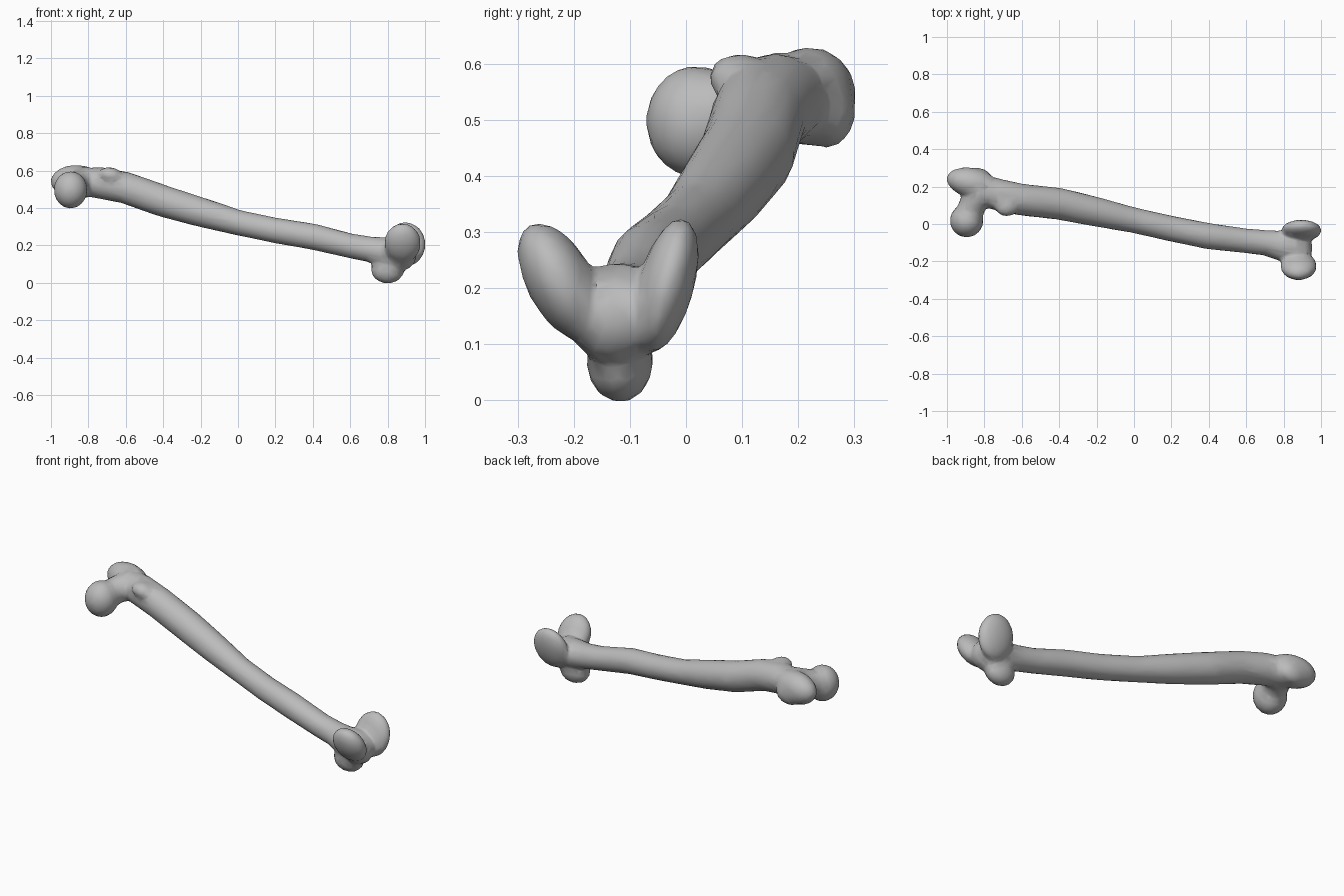
import bpy, bmesh, math
from mathutils import Vector, Matrix, Euler

cube = bpy.data.objects.get("Cube")
if cube:
    bpy.data.objects.remove(cube, do_unlink=True)

bone_grey = bpy.data.materials.new("bone_grey")
bone_grey.use_nodes = True
colour = (0.5, 0.5, 0.5, 1)
bone_grey.diffuse_color = colour
bone_grey.node_tree.nodes["Principled BSDF"].inputs["Base Color"].default_value = colour

bm = bmesh.new()


def lobe(centre, radii, tilt=(0, 0, 0)):
    """Add a tilted ellipsoid; tilt is in degrees."""
    turn = Euler([math.radians(a) for a in tilt]).to_matrix().to_4x4()
    bmesh.ops.create_uvsphere(
        bm, u_segments=24, v_segments=16, radius=1,
        matrix=Matrix.Translation(centre) @ turn @ Matrix.Diagonal((*radii, 1)))


def tube(stations, sides=20):
    """Loft round sections through (centre, radius) stations."""
    points = [Vector(c) for c, r in stations]
    rings = []
    for i, (c, r) in enumerate(stations):
        axis = (points[min(i + 1, len(points) - 1)] - points[max(i - 1, 0)]).normalized()
        u = axis.cross(Vector((0, 0, 1))).normalized()
        v = u.cross(axis)
        rings.append([bm.verts.new(points[i] + r * (u * math.cos(a) + v * math.sin(a)))
                      for a in (2 * math.pi * k / sides for k in range(sides))])
    for low, high in zip(rings, rings[1:]):
        for k in range(sides):
            n = (k + 1) % sides
            bm.faces.new((low[k], low[n], high[n], high[k]))
    bm.faces.new(rings[0][::-1])
    bm.faces.new(rings[-1])


# Long curved shaft
tube([((-.86, .20, .54), .07), ((-.74, .16, .535), .085), ((-.6, .13, .508), .085),
      ((-.4, .108, .437), .085), ((-.2, .065, .378), .079), ((0, .02, .322), .068),
      ((.2, -.025, .28), .068), ((.4, -.065, .247), .07), ((.6, -.09, .198), .066),
      ((.7, -.1, .18), .068), ((.78, -.115, .165), .08), ((.87, -.125, .16), .085)])

# Upper end: ball head, neck, large knob and small ridge
lobe((-.895, .018, .497), (.09, .09, .1))
tube([((-.89, .03, .5), .075), ((-.86, .11, .525), .073), ((-.81, .18, .54), .085)])
lobe((-.865, .22, .542), (.14, .08, .088), (0, 0, -12))
lobe((-.85, .25, .515), (.085, .052, .065))
lobe((-.68, .095, .575), (.065, .055, .042), (0, 12, 0))

# Lower end: two splayed condyles and the knob beneath
lobe((.895, -.035, .205), (.108, .05, .124), (-15, 0, 0))
lobe((.88, -.225, .212), (.098, .06, .115), (28, 0, 0))
lobe((.87, -.13, .15), (.085, .08, .085))
lobe((.8, -.118, .072), (.09, .06, .076))

bmesh.ops.recalc_face_normals(bm, faces=bm.faces)
mesh = bpy.data.meshes.new("thigh_bone")
bm.to_mesh(mesh)
bm.free()
bone = bpy.data.objects.new("thigh_bone", mesh)
bpy.context.collection.objects.link(bone)
mesh.materials.append(bone_grey)

# Fuse the parts, soften the joints and thin to a faceted surface
fuse = bone.modifiers.new("fuse", 'REMESH')
fuse.mode = 'VOXEL'
fuse.voxel_size = 0.01
soften = bone.modifiers.new("soften", 'SMOOTH')
soften.factor = 0.5
soften.iterations = 10
thin = bone.modifiers.new("thin", 'DECIMATE')
thin.ratio = 0.08

bpy.ops.object.select_all(action='DESELECT')
bone.select_set(True)
bpy.context.view_layer.objects.active = bone
for name in ("fuse", "soften", "thin"):
    bpy.ops.object.modifier_apply(modifier=name)
bpy.ops.object.shade_smooth_by_angle(angle=math.radians(40))
